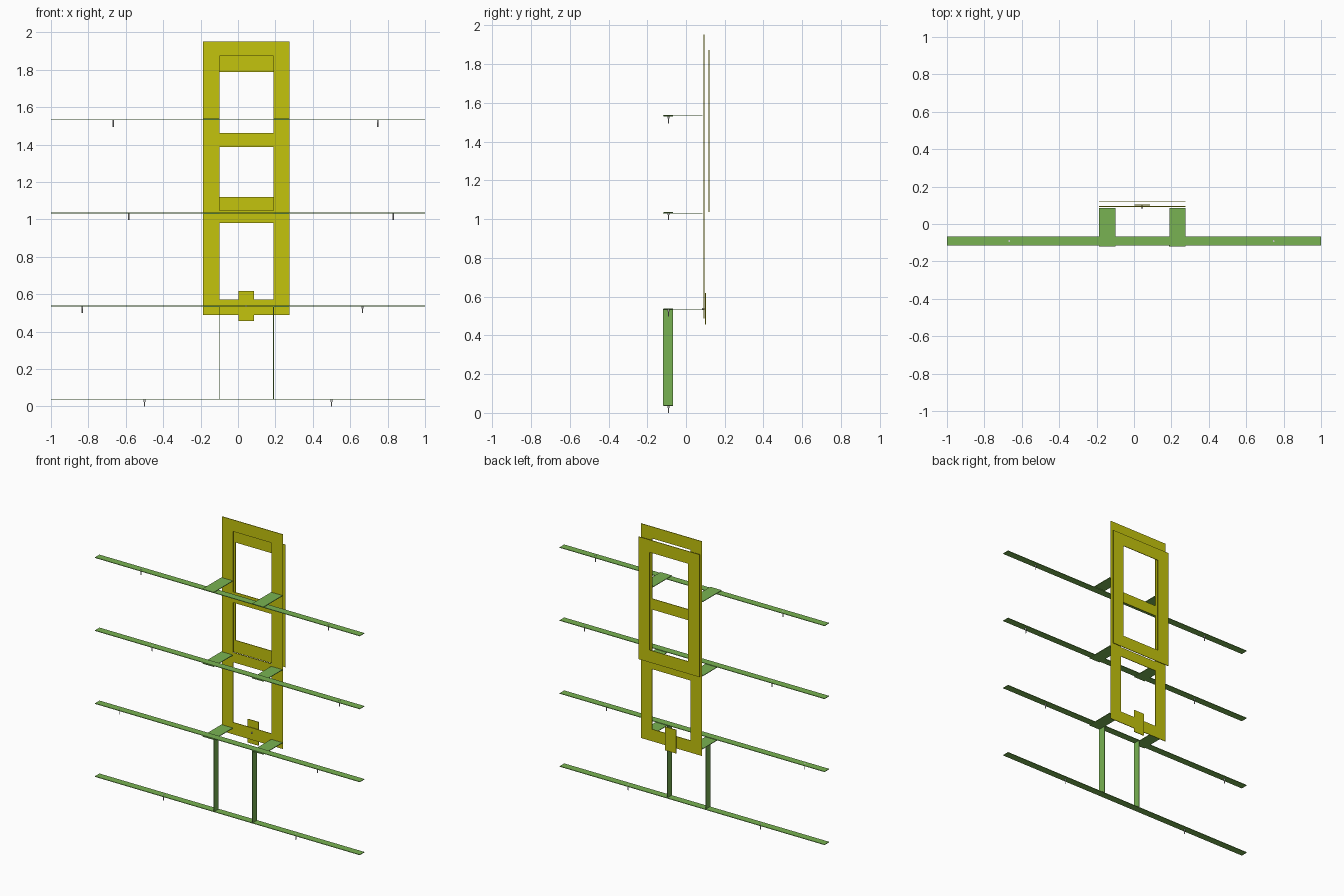
import bpy
import bmesh
from mathutils import Matrix, Vector

cube = bpy.data.objects.get("Cube")
if cube:
    bpy.data.objects.remove(cube)


def material(name, rgb):
    m = bpy.data.materials.new(name)
    m.use_nodes = True
    m.diffuse_color = (*rgb, 1)
    m.node_tree.nodes["Principled BSDF"].inputs["Base Color"].default_value = (*rgb, 1)
    return m


GREEN = material("leaf green", (0.19, 0.45, 0.085))
YELLOW = material("olive yellow", (0.55, 0.55, 0.004))
GREY = material("light grey", (0.6, 0.6, 0.6))


def finish(name, bm, mat):
    mesh = bpy.data.meshes.new(name)
    bm.to_mesh(mesh)
    bm.free()
    mesh.materials.append(mat)
    obj = bpy.data.objects.new(name, mesh)
    bpy.context.collection.objects.link(obj)
    return obj


def box(name, xs, ys, zs, mat):
    bm = bmesh.new()
    lo, hi = (Vector(p) for p in zip(xs, ys, zs))
    place = Matrix.Translation((lo + hi) / 2) @ Matrix.Diagonal((*(hi - lo), 1))
    bmesh.ops.create_cube(bm, size=1, matrix=place)
    return finish(name, bm, mat)


def frame(name, y, xs, zs):
    """Flat sheet with a window in every second cell of its grid lines."""
    bm = bmesh.new()
    for i in range(len(xs) - 1):
        for j in range(len(zs) - 1):
            if i % 2 and j % 2:
                continue
            corners = ((i, j), (i + 1, j), (i + 1, j + 1), (i, j + 1))
            bm.faces.new([bm.verts.new((xs[a], y, zs[b])) for a, b in corners])
    bmesh.ops.remove_doubles(bm, verts=bm.verts, dist=0.0001)
    bmesh.ops.dissolve_limit(bm, angle_limit=0.01, verts=bm.verts, edges=bm.edges)
    obj = finish(name, bm, YELLOW)
    solid = obj.modifiers.new("thickness", "SOLIDIFY")
    solid.thickness = SHEET
    solid.offset = 0
    return obj


def peg(name, top, length, turn=Matrix.Identity(4)):
    """Thin pin with a small collar near its top, hanging down before turning."""
    bm = bmesh.new()
    for radius, size in ((0.003, length), (0.005, length * 0.4)):
        place = Matrix.Translation(top) @ turn @ Matrix.Translation((0, 0, -size / 2))
        bmesh.ops.create_cone(bm, cap_ends=True, segments=12, radius1=radius,
                              radius2=radius, depth=size, matrix=place)
    return finish(name, bm, GREY)


SHEET = 0.004
HALF = SHEET / 2
LEFT, RIGHT = (0.19, 0.275), (-0.186, -0.1)
GRID_X = (*RIGHT, *LEFT)
LEVELS = [0.038 + 0.498 * i for i in range(4)]
PEGS = ((-0.5, 0.5), (-0.833, 0.665), (-0.584, 0.83), (-0.667, 0.747))

# Long shelves with their pegs
for i, (z, spots) in enumerate(zip(LEVELS, PEGS)):
    box(f"shelf_{i}", (-1, 1), (-0.115, -0.066), (z - HALF, z + HALF), GREEN)
    for side, x in zip(("right", "left"), spots):
        peg(f"shelf_peg_{i}_{side}", (x, -0.091, z + 0.0025), z - LEVELS[i] + 0.0405)

# Brackets joining the upper shelves to the frame
for i, z in enumerate(LEVELS[1:], 1):
    z += SHEET if i == 3 else -SHEET
    for side, xs in (("right", RIGHT), ("left", LEFT)):
        box(f"bracket_{i}_{side}", xs, (-0.119, 0.086), (z - HALF, z + HALF), GREEN)

# Upright posts between the two lowest shelves
for side, x in (("right", RIGHT[1]), ("left", LEFT[0])):
    box(f"post_{side}", (x - HALF, x + HALF), (-0.119, -0.068),
        (LEVELS[0], LEVELS[1]), GREEN)

# Tall front frame with three windows, shorter back frame with one
frame("front_frame", 0.093, GRID_X,
      (0.488, 0.57, 0.98, 1.047, 1.387, 1.461, 1.872, 1.952))
frame("back_frame", 0.119, GRID_X, (1.036, 1.12, 1.787, 1.872))

# Small latch plate behind the lower rail, with its pin
box("latch_plate", (0.003, 0.085), (0.099, 0.103), (0.457, 0.618), YELLOW)
peg("latch_pin", (0.043, 0.083, 0.537), 0.018, Matrix.Rotation(1.5708, 4, "X"))
